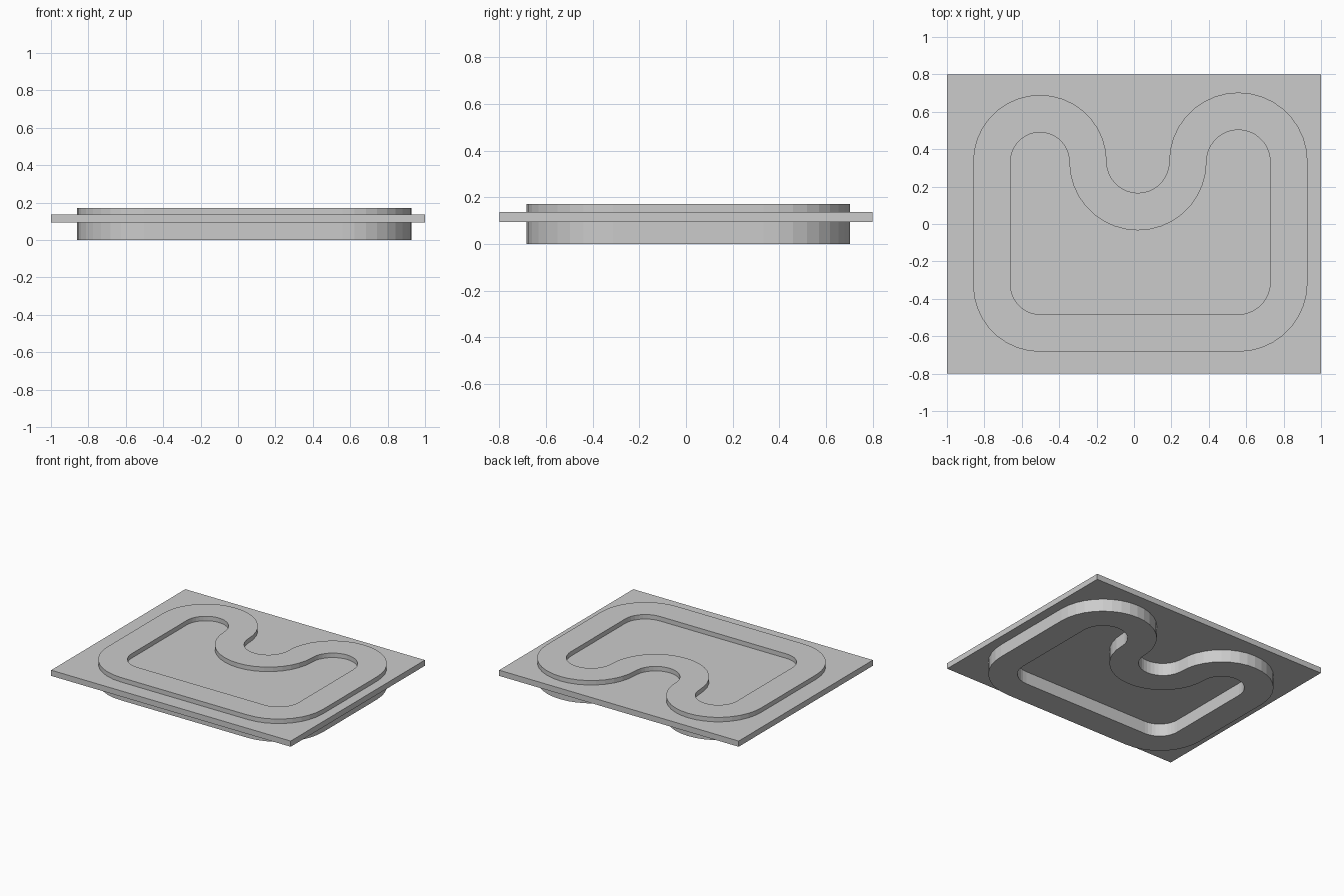
import bpy, bmesh
from math import sin, cos, radians

if "Cube" in bpy.data.objects:
    bpy.data.objects.remove(bpy.data.objects["Cube"])

TOP, HALF_WIDTH, SEGS = 0.172, 0.1, 9   # track height, half width, facets per quarter turn


def make_object(name, bm):
    bmesh.ops.recalc_face_normals(bm, faces=bm.faces)
    mesh = bpy.data.meshes.new(name)
    bm.to_mesh(mesh)
    bm.free()
    obj = bpy.data.objects.new(name, mesh)
    bpy.context.collection.objects.link(obj)
    return obj


# Rectangular plate
bm = bmesh.new()
bmesh.ops.create_cube(bm, size=1)
bmesh.ops.scale(bm, vec=(2, 1.6, 0.043), verts=bm.verts)
bmesh.ops.translate(bm, vec=(0, 0, 0.1165), verts=bm.verts)
make_object("base_plate", bm)

# Track centreline, clockwise: centre x, centre y, radius, start angle, end angle
arcs = [
    (-0.503, 0.333, 0.257, 180, 0),     # left lobe
    (0.021, 0.333, 0.267, 180, 360),    # valley, bends the other way
    (0.558, 0.333, 0.270, 180, 0),      # right lobe
    (0.558, -0.313, 0.270, 0, -90),     # lower right corner
    (-0.503, -0.326, 0.257, -90, -180), # lower left corner
]

# Matching outer and inner edges of the track
pairs = []
for cx, cy, r, a0, a1 in arcs:
    side = 1 if a1 < a0 else -1
    n = SEGS * abs(a1 - a0) // 90
    for i in range(n + 1):
        a = radians(a0 + (a1 - a0) * i / n)
        pair = [(cx + (r + s * HALF_WIDTH) * cos(a), cy + (r + s * HALF_WIDTH) * sin(a))
                for s in (side, -side)]
        if pairs and abs(pair[0][0] - pairs[-1][0][0]) + abs(pair[0][1] - pairs[-1][0][1]) < 0.002:
            continue
        pairs.append(pair)

# Closed raised track with a rectangular section, passing through the plate
bm = bmesh.new()
rings = [[bm.verts.new((*p, z)) for p, z in
          ((outer, 0), (outer, TOP), (inner, TOP), (inner, 0))] for outer, inner in pairs]
for i, ring in enumerate(rings):
    nxt = rings[(i + 1) % len(rings)]
    for k in range(4):
        bm.faces.new((ring[k], ring[(k + 1) % 4], nxt[(k + 1) % 4], nxt[k]))
make_object("track_loop", bm)
